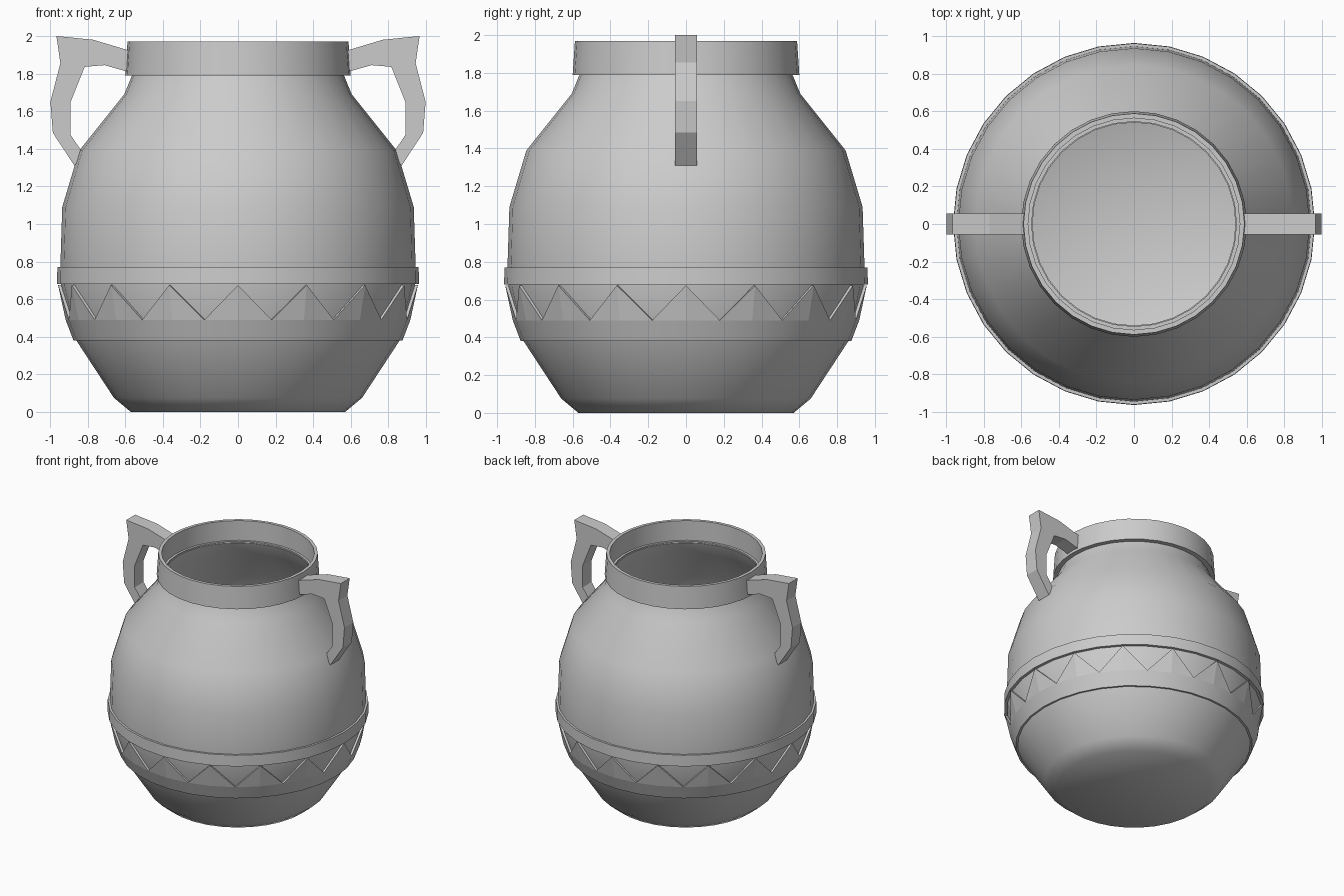
import bpy, bmesh
from math import pi, sin, cos, radians

if "Cube" in bpy.data.objects:
    bpy.data.objects.remove(bpy.data.objects["Cube"])

SIDES = 32


def ring_point(r, z, i):
    a = -pi / 2 + 2 * pi * i / SIDES
    return (r * cos(a), r * sin(a), z)


def finish(name, bm, smooth_angle=None):
    bmesh.ops.remove_doubles(bm, verts=bm.verts, dist=1e-5)
    bmesh.ops.recalc_face_normals(bm, faces=bm.faces)
    mesh = bpy.data.meshes.new(name)
    bm.to_mesh(mesh)
    bm.free()
    obj = bpy.data.objects.new(name, mesh)
    bpy.context.collection.objects.link(obj)
    if smooth_angle:
        mesh.shade_smooth()
        mesh.set_sharp_from_angle(angle=radians(smooth_angle))
    return obj


def lathe(name, profile, closed, smooth_angle):
    """Revolve an (r, z) profile; closed joins its last point to its first."""
    bm = bmesh.new()
    rows = []
    for r, z in profile:
        if r == 0:
            rows.append([bm.verts.new((0, 0, z))] * SIDES)
        else:
            rows.append([bm.verts.new(ring_point(r, z, i)) for i in range(SIDES)])
    pairs = list(zip(rows, rows[1:]))
    if closed:
        pairs.append((rows[-1], rows[0]))
    for a, b in pairs:
        for i in range(SIDES):
            j = (i + 1) % SIDES
            bm.faces.new(list(dict.fromkeys((a[i], a[j], b[j], b[i]))))
    return finish(name, bm, smooth_angle)


# Hollow pot body: outer wall up, rim, thin inner wall down
outer = [(0.57, 0.0), (0.66, 0.075), (0.86, 0.38), (0.90, 0.49), (0.94, 0.67),
         (0.945, 0.78), (0.935, 1.09), (0.845, 1.39), (0.605, 1.69), (0.56, 1.80)]
inner = [(r - 0.02, max(z, 0.02)) for r, z in reversed(outer)]
lathe("pot_body", [(0, 0)] + outer + inner + [(0, 0.02)], False, 50)

# Collar around the mouth
lathe("rim_collar", [(0.545, 1.79), (0.60, 1.79), (0.588, 1.97),
                     (0.563, 1.97), (0.563, 1.81), (0.545, 1.81)], True, 35)

# Raised bands above and below the zigzag
lathe("upper_band", [(0.93, 0.68), (0.963, 0.68), (0.961, 0.77), (0.93, 0.77)], True, 35)
lathe("lower_band", [(0.85, 0.38), (0.875, 0.38), (0.917, 0.49), (0.89, 0.49)], True, 35)

# Ring of raised triangles forming the zigzag
bm = bmesh.new()
for k in range(0, SIDES, 2):
    front, back = [
        [bm.verts.new(ring_point(low, 0.49, k - 1)), bm.verts.new(ring_point(low, 0.49, k)),
         bm.verts.new(ring_point(low, 0.49, k + 1)), bm.verts.new(ring_point(high, 0.675, k))]
        for low, high in ((0.917, 0.957), (0.89, 0.93))]
    for v in (front, back):
        bm.faces.new((v[0], v[1], v[3]))
        bm.faces.new((v[1], v[2], v[3]))
    for i in range(4):
        j = (i + 1) % 4
        bm.faces.new((front[i], front[j], back[j], back[i]))
finish("zigzag_triangles", bm)

# Two angular handles, mirrored left and right
handle = [(0.57, 1.92), (0.77, 1.98), (0.966, 2.0), (0.945, 1.855), (0.998, 1.65),
          (0.985, 1.485), (0.87, 1.31), (0.82, 1.37), (0.89, 1.473), (0.89, 1.65),
          (0.816, 1.836), (0.71, 1.845), (0.57, 1.805)]
for name, side in (("right_handle", 1), ("left_handle", -1)):
    bm = bmesh.new()
    face = bm.faces.new([bm.verts.new((side * x, -0.057, z)) for x, z in handle])
    ext = bmesh.ops.extrude_face_region(bm, geom=[face], use_keep_orig=True)
    moved = [g for g in ext["geom"] if isinstance(g, bmesh.types.BMVert)]
    bmesh.ops.translate(bm, verts=moved, vec=(0, 0.114, 0))
    finish(name, bm)
